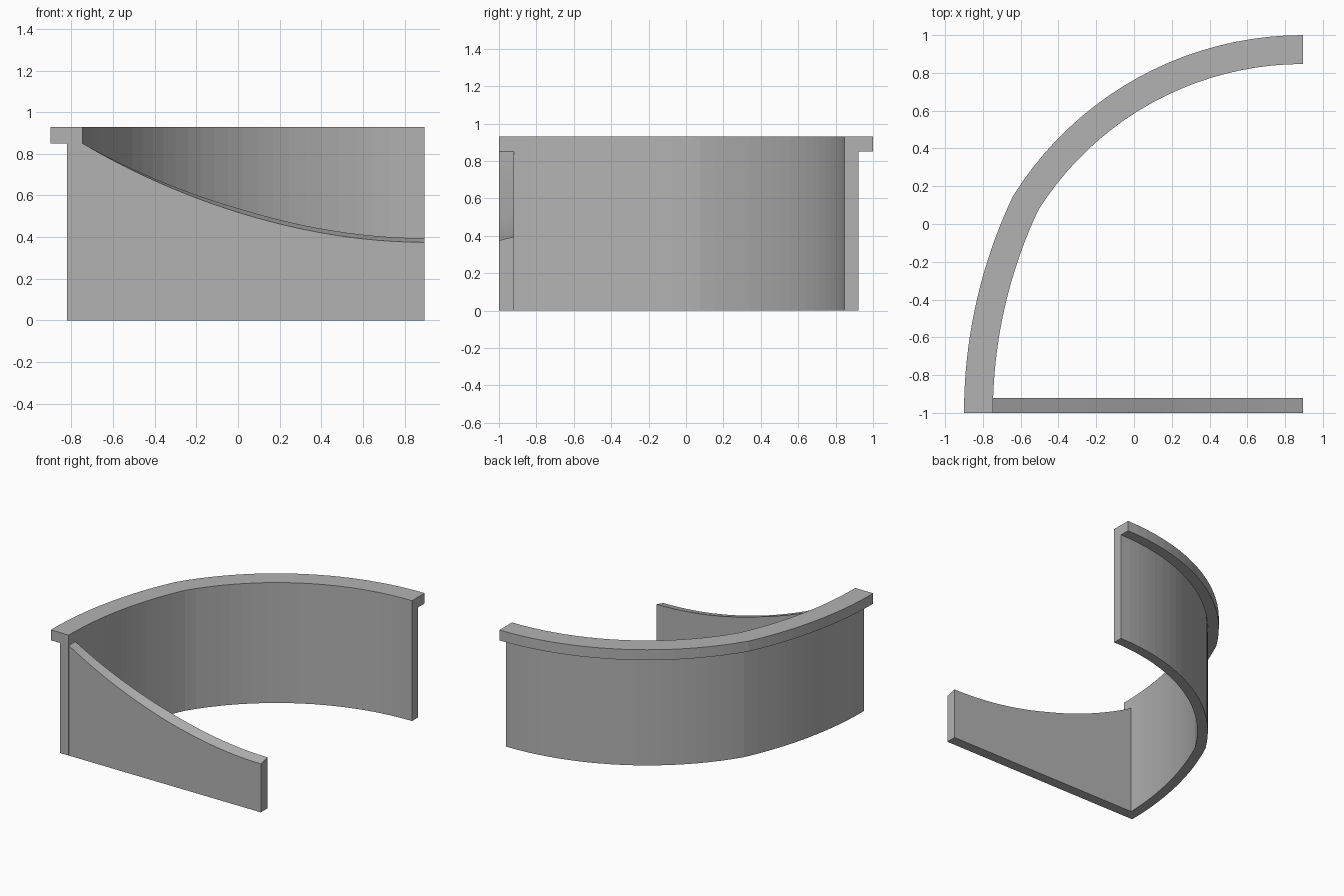
import bpy, bmesh, math
from mathutils import Vector
from mathutils.geometry import interpolate_bezier

cube = bpy.data.objects.get("Cube")
if cube:
    bpy.data.objects.remove(cube)

grey = bpy.data.materials.new("plain grey")
grey.use_nodes = True
colour = (0.45, 0.45, 0.45, 1)
grey.diffuse_color = colour
grey.node_tree.nodes["Principled BSDF"].inputs["Base Color"].default_value = colour


def loft(name, rings):
    """Skin a run of four-cornered cross-sections and cap both ends."""
    bm = bmesh.new()
    rows = [[bm.verts.new(p) for p in ring] for ring in rings]
    for a, b in zip(rows, rows[1:]):
        for i in range(4):
            j = (i + 1) % 4
            bm.faces.new((a[i], a[j], b[j], b[i]))
    bm.faces.new(rows[0])
    bm.faces.new(rows[-1])
    bmesh.ops.recalc_face_normals(bm, faces=bm.faces)
    mesh = bpy.data.meshes.new(name)
    bm.to_mesh(mesh)
    bm.free()
    mesh.materials.append(grey)
    bpy.context.collection.objects.link(bpy.data.objects.new(name, mesh))


# Plan path: a shallow side arc that meets a tighter back arc
SIDE = (1.77, -1.0, 2.67)
BACK = (0.895, -0.81, 1.81)


def plan(inset, steps=20):
    """Points of the two-arc path, moved inward by the inset."""
    sx, sy, sr = SIDE
    bx, by, br = BACK
    sr, br = sr - inset, br - inset
    # Where the two circles cross
    gap = Vector((bx - sx, by - sy))
    d = gap.length
    along = (sr * sr - br * br + d * d) / (2 * d)
    rise = math.sqrt(sr * sr - along * along)
    u = gap / d
    joint = Vector((sx, sy)) + u * along + Vector((u.y, -u.x)) * rise
    other = Vector((sx, sy)) + u * along - Vector((u.y, -u.x)) * rise
    joint = max(joint, other, key=lambda p: p.y)
    a_side = math.atan2(joint.y - sy, joint.x - sx)
    a_back = math.atan2(joint.y - by, joint.x - bx)
    points = []
    for i in range(steps):
        a = math.pi + (a_side - math.pi) * i / steps
        points.append((sx + sr * math.cos(a), sy + sr * math.sin(a)))
    for i in range(steps + 1):
        a = a_back + (math.pi / 2 - a_back) * i / steps
        points.append((bx + br * math.cos(a), by + br * math.sin(a)))
    return points


def curved_band(name, outer, inner, low, high):
    loft(name, [((*o, low), (*n, low), (*n, high), (*o, high))
                for o, n in zip(plan(outer), plan(inner))])


# Curved wall with the wider rail on top, flush on the inside
curved_band("curved_wall", 0.078, 0.153, 0, 0.85)
curved_band("top_rail", 0, 0.153, 0.85, 0.93)

# Straight front panel with a sweeping, slightly tilted top edge
sweep = interpolate_bezier(Vector((-0.746, 0, 0.85)), Vector((-0.3, 0, 0.585)),
                           Vector((0.3, 0, 0.375)), Vector((0.895, 0, 0.375)), 25)
rings = []
for i, p in enumerate(sweep):
    tilt = 0.02 * min(1, i / 12)
    rings.append(((p.x, -1, 0), (p.x, -0.92, 0),
                  (p.x, -0.92, p.z + tilt), (p.x, -1, p.z)))
loft("front_panel", rings)
